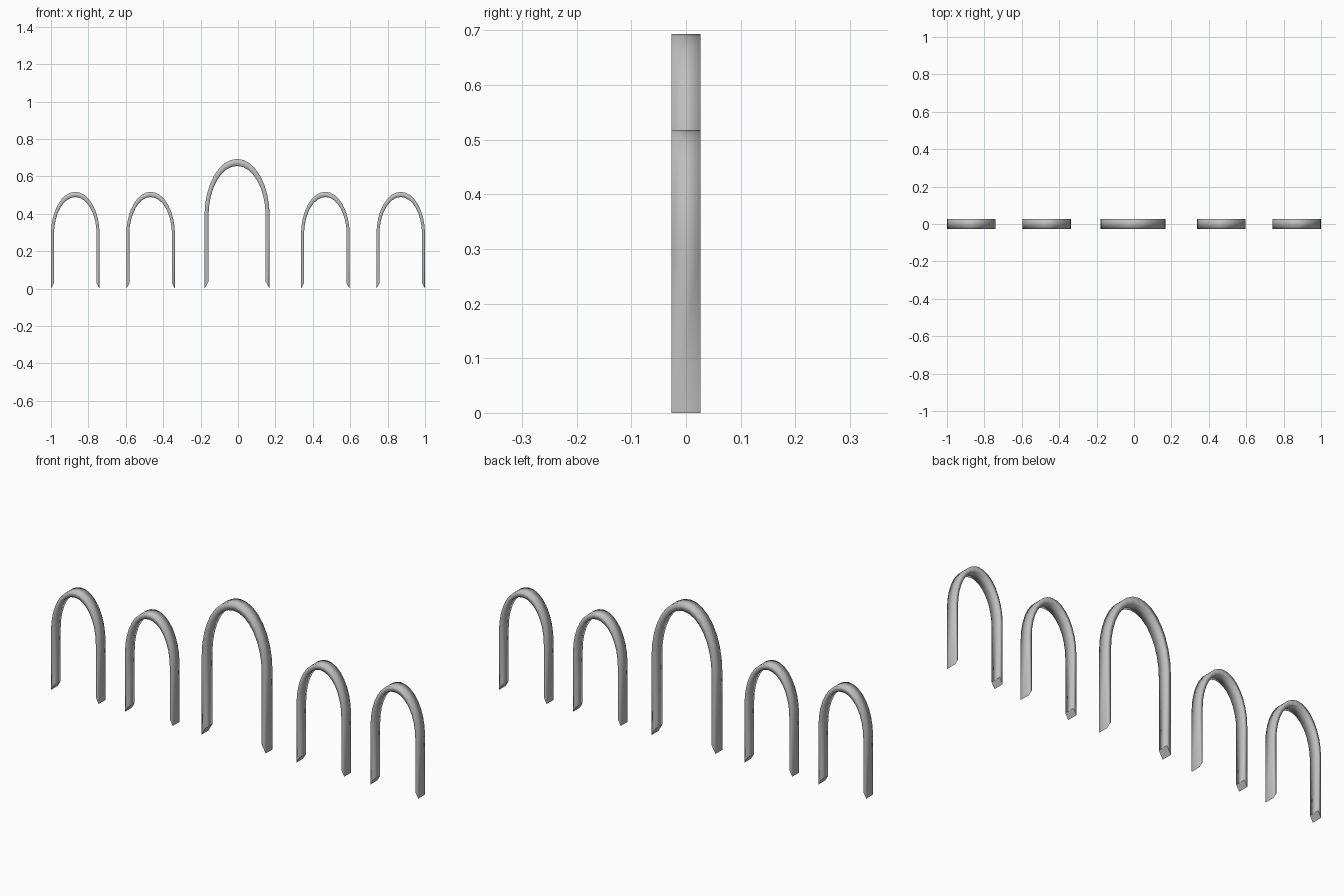
import bpy
import bmesh
from math import cos, sin, pi

cube = bpy.data.objects.get("Cube")
if cube:
    bpy.data.objects.remove(cube, do_unlink=True)

grey = bpy.data.materials.new("plain grey")
grey.use_nodes = True
colour = (0.52, 0.52, 0.52, 1)
grey.diffuse_color = colour
grey.node_tree.nodes["Principled BSDF"].inputs["Base Color"].default_value = colour

DEPTH = 0.053
SEGMENTS = 16
STRETCH = 1.75  # the arch is a round hoop stretched upward


def arch_line(half_width, spring, foot):
    """Leg, half ellipse, leg, as (x, z) points."""
    points = [(half_width, foot)]
    for i in range(SEGMENTS + 1):
        a = pi * i / SEGMENTS
        points.append((half_width * cos(a), spring + STRETCH * half_width * sin(a)))
    points.append((-half_width, foot))
    return points


def make_arch(name, x, scale):
    """Flat band bent into an arch, with feet cut on a slant."""
    half, thick, spring = 0.13 * scale, 0.016 * scale, 0.29 * scale
    outer = arch_line(half, spring, 0)
    inner = arch_line(half - thick, spring, thick * STRETCH)
    bm = bmesh.new()
    rings = []
    for (ox, oz), (ix, iz) in zip(outer, inner):
        rings.append([bm.verts.new(p) for p in (
            (ox, -DEPTH / 2, oz), (ox, DEPTH / 2, oz),
            (ix, DEPTH / 2, iz), (ix, -DEPTH / 2, iz))])
    for a, b in zip(rings, rings[1:]):
        for k in range(4):
            n = (k + 1) % 4
            bm.faces.new((a[k], a[n], b[n], b[k])).smooth = True
    # Slanted feet
    for ring in (rings[0], rings[-1]):
        foot = bm.faces.new(ring)
        for edge in foot.edges:
            edge.smooth = False
    bmesh.ops.recalc_face_normals(bm, faces=bm.faces)
    mesh = bpy.data.meshes.new(name)
    bm.to_mesh(mesh)
    bm.free()
    mesh.materials.append(grey)
    obj = bpy.data.objects.new(name, mesh)
    obj.location.x = x
    bpy.context.collection.objects.link(obj)


# Tall arch in the middle, two low arches on each side
make_arch("centre_arch", -0.005, 1.34)
for side, sign in (("left", 1), ("right", -1)):
    make_arch(side + "_inner_arch", sign * 0.467, 1)
    make_arch(side + "_outer_arch", sign * 0.87, 1)
